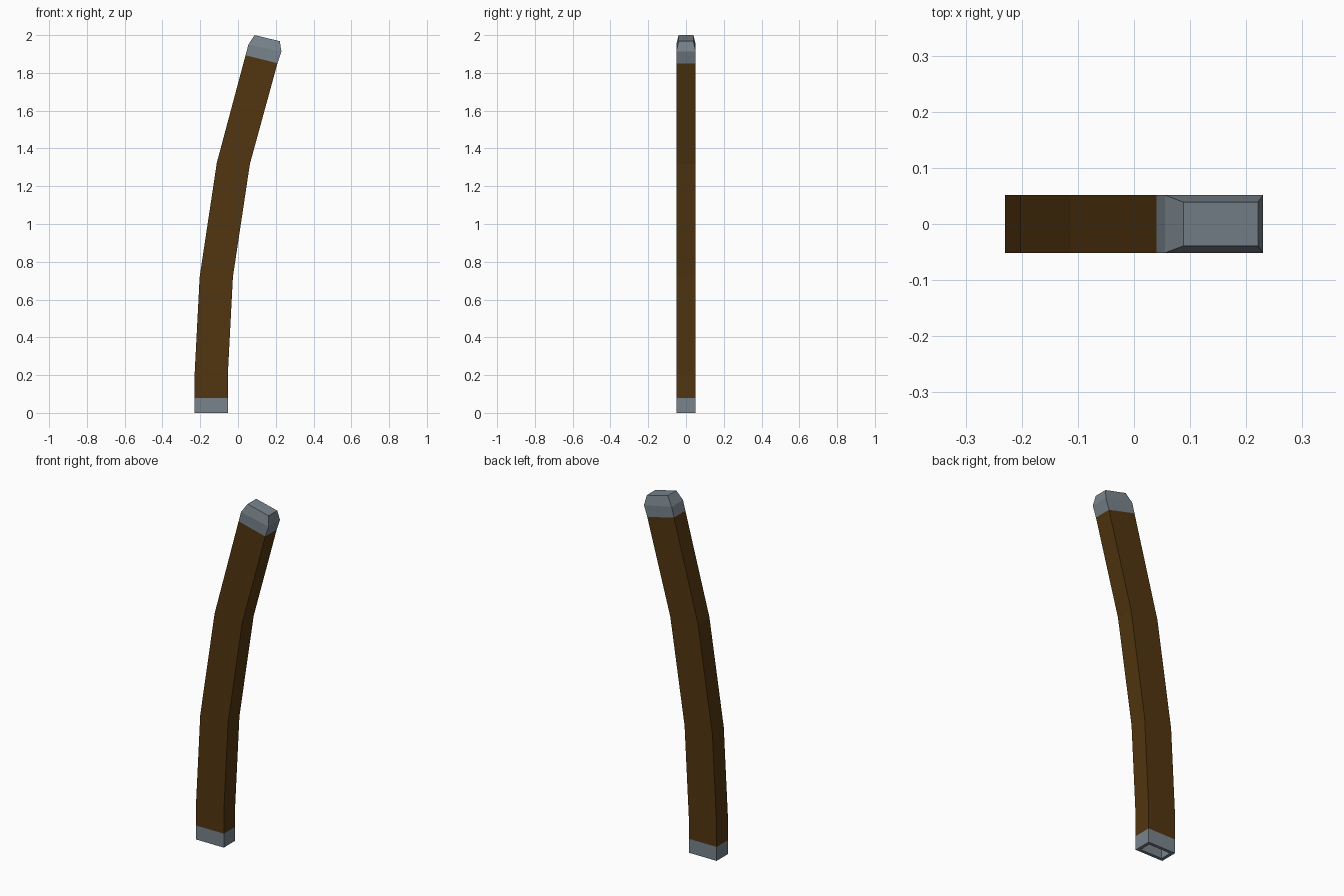
import bpy, bmesh

if "Cube" in bpy.data.objects:
    bpy.data.objects.remove(bpy.data.objects["Cube"])


def material(name, color):
    m = bpy.data.materials.new(name)
    m.diffuse_color = (*color, 1)
    m.use_nodes = True
    m.node_tree.nodes["Principled BSDF"].inputs["Base Color"].default_value = m.diffuse_color
    return m


wood = material("dark brown wood", (0.084, 0.036, 0.005))
metal = material("blue grey metal", (0.19, 0.23, 0.262))


def loft(name, sections, mat, cap_start=False, cap_end=False):
    """Skin rectangular sections (left x, left z, right x, right z, half depth)."""
    bm = bmesh.new()
    rings = []
    for xl, zl, xr, zr, d in sections:
        corners = [(xl, -d, zl), (xr, -d, zr), (xr, d, zr), (xl, d, zl)]
        rings.append([bm.verts.new(c) for c in corners])
    for a, b in zip(rings, rings[1:]):
        for i in range(4):
            j = (i + 1) % 4
            bm.faces.new((a[i], a[j], b[j], b[i]))
    if cap_start:
        bm.faces.new(rings[0][::-1])
    if cap_end:
        bm.faces.new(rings[-1])
    mesh = bpy.data.meshes.new(name)
    bm.to_mesh(mesh)
    bm.free()
    mesh.materials.append(mat)
    ob = bpy.data.objects.new(name, mesh)
    bpy.context.collection.objects.link(ob)
    return ob


D = 0.0515          # half depth of the bar
L, R = -0.23, -0.054  # left and right of the straight foot
T = 0.018           # wall thickness of the bottom fitting

# Sections shared by neighbouring parts
foot_joint = (L, 0.08, R, 0.08, D)
head_joint = (0.04, 1.893, 0.209, 1.851, D)

# Bottom fitting: hollow socket with a rim
loft("bottom_fitting", [
    (L + T, 0.07, R - T, 0.07, D - T),
    (L + T, 0, R - T, 0, D - T),
    (L, 0, R, 0, D),
    foot_joint], metal, cap_start=True)

# Curved wooden bar
loft("curved_bar", [
    foot_joint,
    (L, 0.2, R, 0.2, D),
    (-0.203, 0.72, -0.027, 0.72, D),
    (-0.112, 1.325, 0.063, 1.318, D),
    head_joint], wood)

# Top fitting: chamfered tip
loft("top_fitting", [
    head_joint,
    (0.055, 1.95, 0.23, 1.913, D),
    (0.088, 2.0, 0.221, 1.968, 0.039)], metal, cap_end=True)
